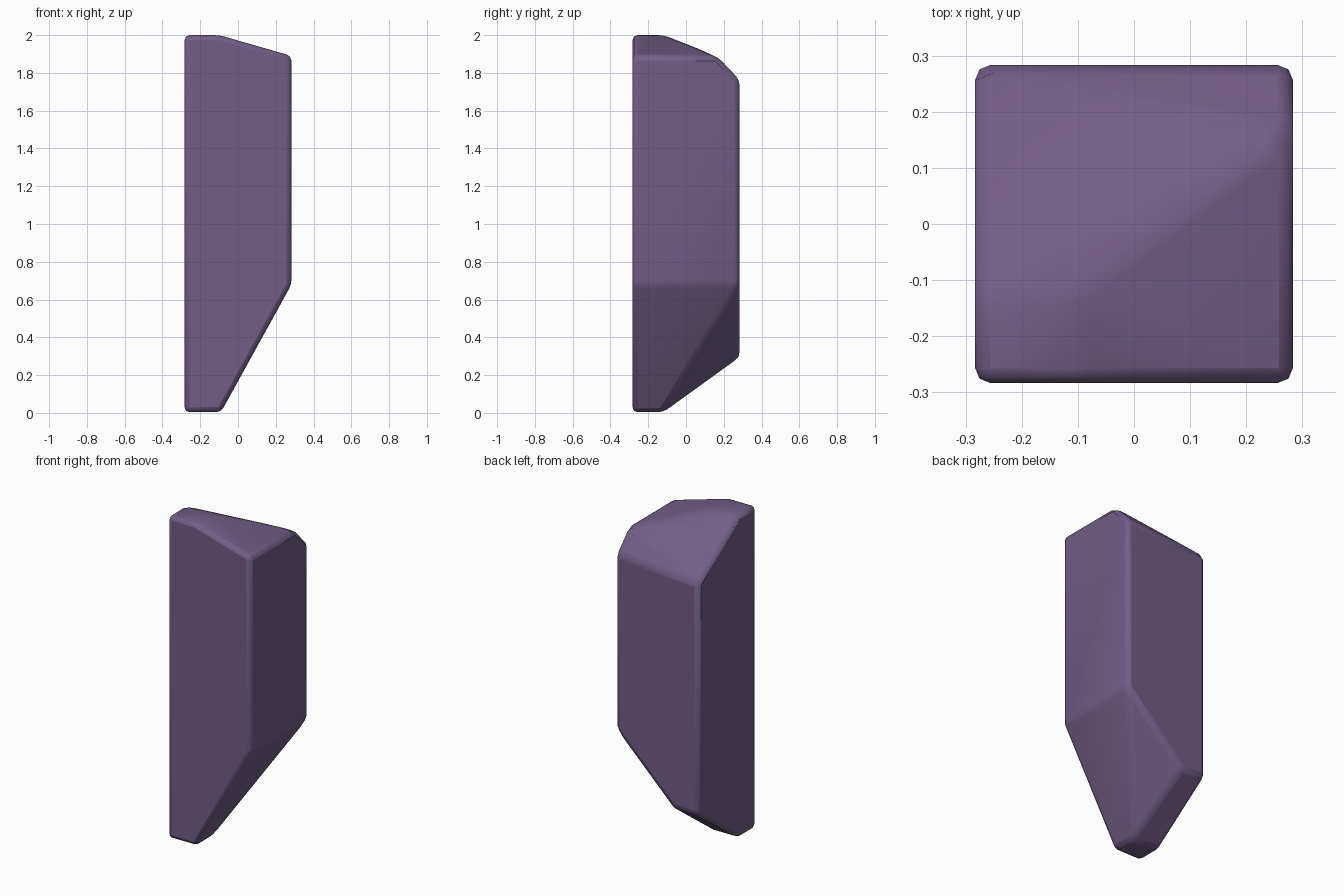
import bpy, bmesh, math

if "Cube" in bpy.data.objects:
    bpy.data.objects.remove(bpy.data.objects["Cube"])

W = 0.283  # half width of the square column

# Corner points of the top facets, then the bottom facets
top = [(-W, -W, 2), (-0.10, -W, 2), (-0.10, -0.12, 2), (-W, -0.12, 2),
       (W, -W, 1.89), (W, 0.165, 1.89), (W, W, 1.765), (-W, W, 1.725)]
bottom = [(-W, -W, 0.004), (-0.09, -W, 0.004), (-0.09, -0.12, 0.004), (-W, -0.12, 0.004),
          (W, -W, 0.68), (W, W, 0.68), (-0.11, W, 0.295), (-W, W, 0.295)]

# Crystal body: convex hull of the corners with flat facets merged
bm = bmesh.new()
for p in top + bottom:
    bm.verts.new(p)
bmesh.ops.convex_hull(bm, input=bm.verts[:])
bmesh.ops.dissolve_limit(bm, angle_limit=math.radians(2),
                         verts=bm.verts[:], edges=bm.edges[:])
bmesh.ops.recalc_face_normals(bm, faces=bm.faces[:])
mesh = bpy.data.meshes.new("crystal_shard")
bm.to_mesh(mesh)
bm.free()
shard = bpy.data.objects.new("crystal_shard", mesh)
bpy.context.collection.objects.link(shard)

# Softened edges
bevel = shard.modifiers.new("soft_edges", 'BEVEL')
bevel.width = 0.026
bevel.segments = 2
bevel.limit_method = 'ANGLE'
bevel.angle_limit = math.radians(12)

# Smooth shading
bpy.context.view_layer.objects.active = shard
shard.select_set(True)
bpy.ops.object.shade_smooth_by_angle(angle=math.radians(30))

# Purple stone
mat = bpy.data.materials.new("purple_stone")
mat.diffuse_color = (0.17, 0.11, 0.24, 1)
mat.use_nodes = True
mat.node_tree.nodes["Principled BSDF"].inputs["Base Color"].default_value = mat.diffuse_color
mesh.materials.append(mat)
